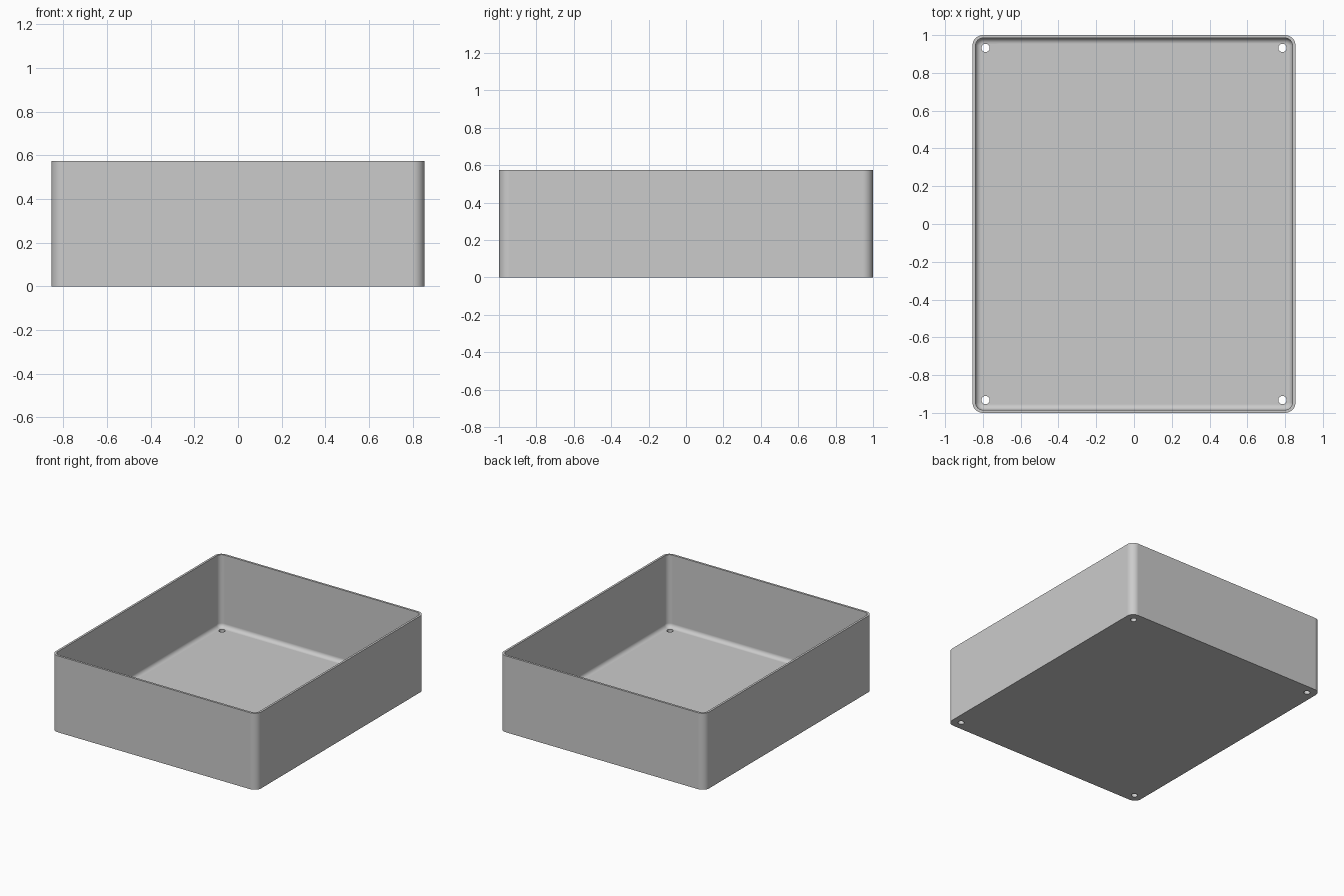
import bpy
import bmesh
from math import pi, cos, sin, radians

if "Cube" in bpy.data.objects:
    bpy.data.objects.remove(bpy.data.objects["Cube"], do_unlink=True)

HALF_X, HALF_Y, HEIGHT = 0.855, 1.0, 0.575
WALL, FLOOR, CORNER, FILLET = 0.016, 0.03, 0.055, 0.03
HOLE_X, HOLE_Y, HOLE_R = 0.786, 0.932, 0.022
STEPS = 8

grey = bpy.data.materials.new("grey")
grey.use_nodes = True
colour = (0.6, 0.6, 0.6, 1)
grey.diffuse_color = colour
grey.node_tree.nodes["Principled BSDF"].inputs["Base Color"].default_value = colour


def ring(bm, inset, z):
    """Rounded rectangle of vertices, inset from the outer outline."""
    r = CORNER - inset
    cx, cy = HALF_X - CORNER, HALF_Y - CORNER
    verts = []
    for i, (sx, sy) in enumerate(((1, 1), (-1, 1), (-1, -1), (1, -1))):
        for k in range(STEPS + 1):
            a = (i + k / STEPS) * pi / 2
            verts.append(bm.verts.new((sx * cx + r * cos(a), sy * cy + r * sin(a), z)))
    return verts


# Open tray: outer wall, rim, inner wall, then the fillet down to the floor
sections = [(0, 0), (0, HEIGHT), (WALL, HEIGHT)]
for k in range(STEPS + 1):
    a = k / STEPS * pi / 2
    sections.append((WALL + FILLET * (1 - cos(a)), FLOOR + FILLET * (1 - sin(a))))

bm = bmesh.new()
rings = [ring(bm, inset, z) for inset, z in sections]
for low, high in zip(rings, rings[1:]):
    n = len(low)
    for i in range(n):
        j = (i + 1) % n
        bm.faces.new((low[i], low[j], high[j], high[i]))
bm.faces.new(rings[0][::-1])
bm.faces.new(rings[-1])
bmesh.ops.recalc_face_normals(bm, faces=bm.faces)
mesh = bpy.data.meshes.new("tray")
bm.to_mesh(mesh)
bm.free()
mesh.materials.append(grey)
tray = bpy.data.objects.new("tray", mesh)
bpy.context.collection.objects.link(tray)

# Screw holes through the floor corners
cutters = []
for sx in (-1, 1):
    for sy in (-1, 1):
        bpy.ops.mesh.primitive_cylinder_add(
            vertices=32, radius=HOLE_R, depth=0.2, location=(sx * HOLE_X, sy * HOLE_Y, 0))
        cutter = bpy.context.object
        cutter.name = "hole_cutter"
        cutter.hide_render = True
        cutter.data.materials.append(grey)
        cutters.append(cutter)

bpy.ops.object.select_all(action="DESELECT")
tray.select_set(True)
bpy.context.view_layer.objects.active = tray
for cutter in cutters:
    cut = tray.modifiers.new("hole", "BOOLEAN")
    cut.operation = "DIFFERENCE"
    cut.solver = "EXACT"
    cut.object = cutter
    bpy.ops.object.modifier_apply(modifier=cut.name)
for cutter in cutters:
    bpy.data.objects.remove(cutter, do_unlink=True)

# Smooth corners and fillet, crisp rim and holes
bpy.ops.object.shade_smooth_by_angle(angle=radians(35))
weighted = tray.modifiers.new("weighted_normals", "WEIGHTED_NORMAL")
weighted.keep_sharp = True
